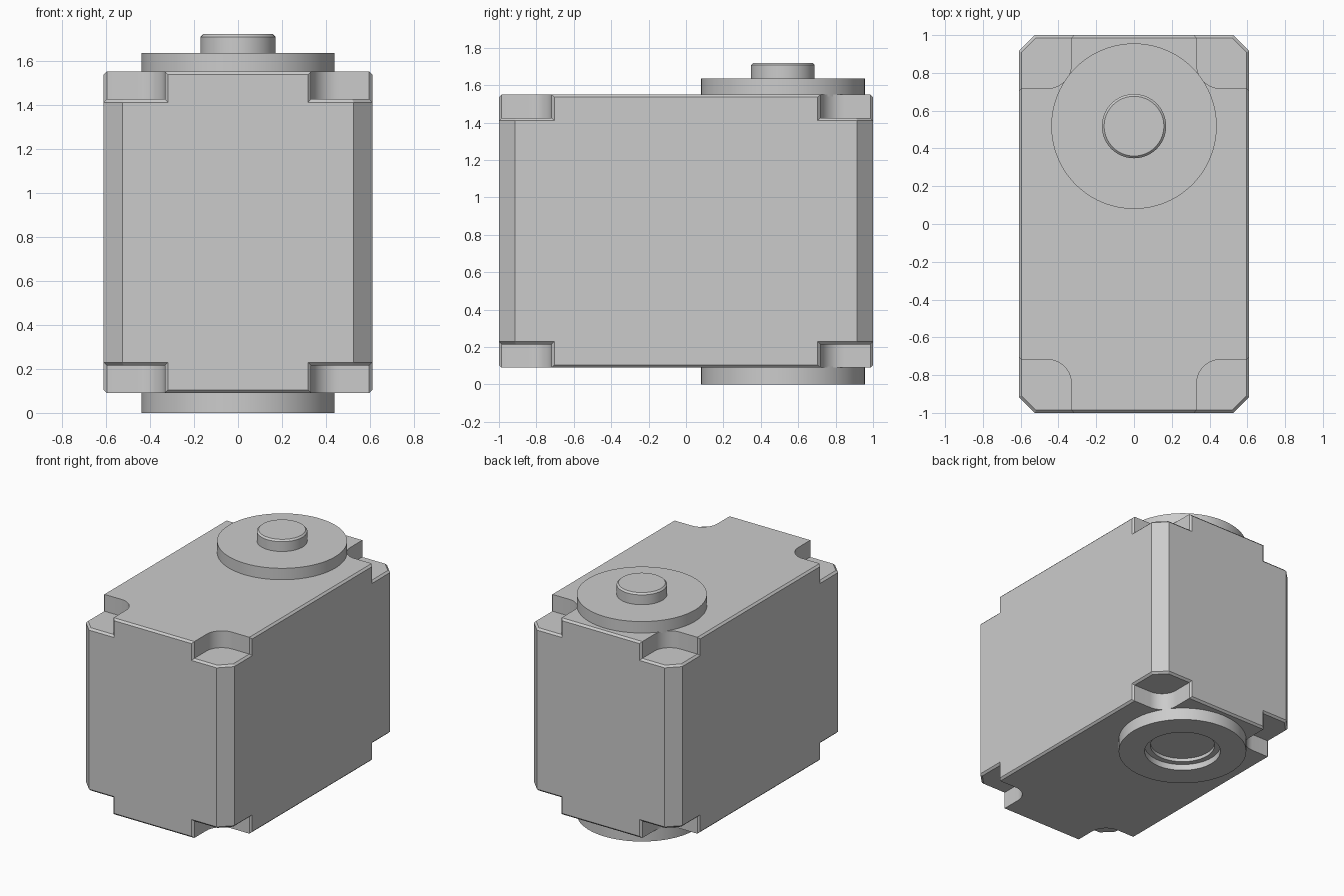
import bpy
import bmesh
from math import cos, sin, pi

cube = bpy.data.objects.get("Cube")
if cube:
    bpy.data.objects.remove(cube, do_unlink=True)

HALF_X, HALF_Y, CHAMFER = 0.61, 1.0, 0.085
BOTTOM, TOP, NOTCH = 0.09, 1.55, 0.125
SHAFT_Y = 0.518

grey = bpy.data.materials.new("plain grey")
grey.use_nodes = True
colour = (0.6, 0.6, 0.6, 1)
grey.diffuse_color = colour
grey.node_tree.nodes["Principled BSDF"].inputs["Base Color"].default_value = colour


def add_object(name, bm):
    bmesh.ops.recalc_face_normals(bm, faces=bm.faces)
    mesh = bpy.data.meshes.new(name)
    bm.to_mesh(mesh)
    bm.free()
    mesh.materials.append(grey)
    obj = bpy.data.objects.new(name, mesh)
    bpy.context.collection.objects.link(obj)
    return obj


def select_only(obj):
    bpy.ops.object.select_all(action="DESELECT")
    obj.select_set(True)
    bpy.context.view_layer.objects.active = obj


def smooth(obj):
    select_only(obj)
    bpy.ops.object.shade_smooth_by_angle(angle=pi / 7)


def add_prism(bm, outline, z0, z1):
    face = bm.faces.new([bm.verts.new((x, y, z0)) for x, y in outline])
    up = bmesh.ops.extrude_face_region(bm, geom=[face])["geom"]
    verts = [g for g in up if isinstance(g, bmesh.types.BMVert)]
    bmesh.ops.translate(bm, verts=verts, vec=(0, 0, z1 - z0))


def lathe(name, profile, segments=96):
    bm = bmesh.new()
    verts = [bm.verts.new((r, 0, z)) for r, z in profile]
    edges = [bm.edges.new(pair) for pair in zip(verts, verts[1:])]
    bmesh.ops.spin(bm, geom=verts + edges, cent=(0, 0, 0), axis=(0, 0, 1),
                   angle=2 * pi, steps=segments, use_merge=True)
    bmesh.ops.remove_doubles(bm, verts=bm.verts, dist=0.0001)
    obj = add_object(name, bm)
    obj.location.y = SHAFT_Y
    smooth(obj)
    return obj


# Housing block with chamfered upright corners
quarter = [(HALF_X, HALF_Y - CHAMFER), (HALF_X - CHAMFER, HALF_Y)]
outline = (quarter + [(-x, y) for x, y in reversed(quarter)]
           + [(-x, -y) for x, y in quarter]
           + [(x, -y) for x, y in reversed(quarter)])
bm = bmesh.new()
add_prism(bm, outline, BOTTOM, TOP)
housing = add_object("housing", bm)

# Rounded notches cut from all eight corners
NX, NY, R = 0.332, 0.718, 0.125
arc = [(NX + R - R * cos(a), NY + R - R * sin(a))
       for a in (i * pi / 24 for i in range(13))]
notch = [(NX, 1.2)] + arc + [(0.8, NY), (0.8, 1.2)]
bm = bmesh.new()
for sx in (-1, 1):
    for sy in (-1, 1):
        for z0, z1 in ((0, BOTTOM + NOTCH), (TOP - NOTCH, TOP + 0.1)):
            add_prism(bm, [(x * sx, y * sy) for x, y in notch], z0, z1)
cutter = add_object("notch_cutter", bm)
cutter.hide_render = True
cut = housing.modifiers.new("notches", "BOOLEAN")
cut.operation = "DIFFERENCE"
cut.solver = "EXACT"
cut.object = cutter
select_only(housing)
bpy.ops.object.modifier_apply(modifier=cut.name)
bpy.data.objects.remove(cutter, do_unlink=True)


# Narrow bevel along the rim of the outer walls
def on_outer_wall(face):
    return all(max(abs(v.co.x) - HALF_X, abs(v.co.y) - HALF_Y,
                   abs(v.co.x) + abs(v.co.y) - HALF_X - HALF_Y + CHAMFER) > -0.001
               for v in face.verts)


bm = bmesh.new()
bm.from_mesh(housing.data)
rim = [e for e in bm.edges
       if sum(on_outer_wall(f) for f in e.link_faces) == 1]
bmesh.ops.bevel(bm, geom=rim, offset=0.014, offset_type="OFFSET",
                segments=1, affect="EDGES")
bm.to_mesh(housing.data)
bm.free()
smooth(housing)

# Bearing discs and shaft
lathe("upper_disc", [(0, 1.54), (0.438, 1.54), (0.438, 1.635), (0, 1.635)])
lathe("output_shaft", [(0, 1.62), (0.17, 1.62), (0.17, 1.708),
                       (0.158, 1.72), (0, 1.72)])
lathe("lower_disc", [(0, 0.07), (0.22, 0.07), (0.22, 0.045), (0.26, 0.045),
                     (0.26, 0), (0.438, 0), (0.438, 0.095), (0, 0.095)])
